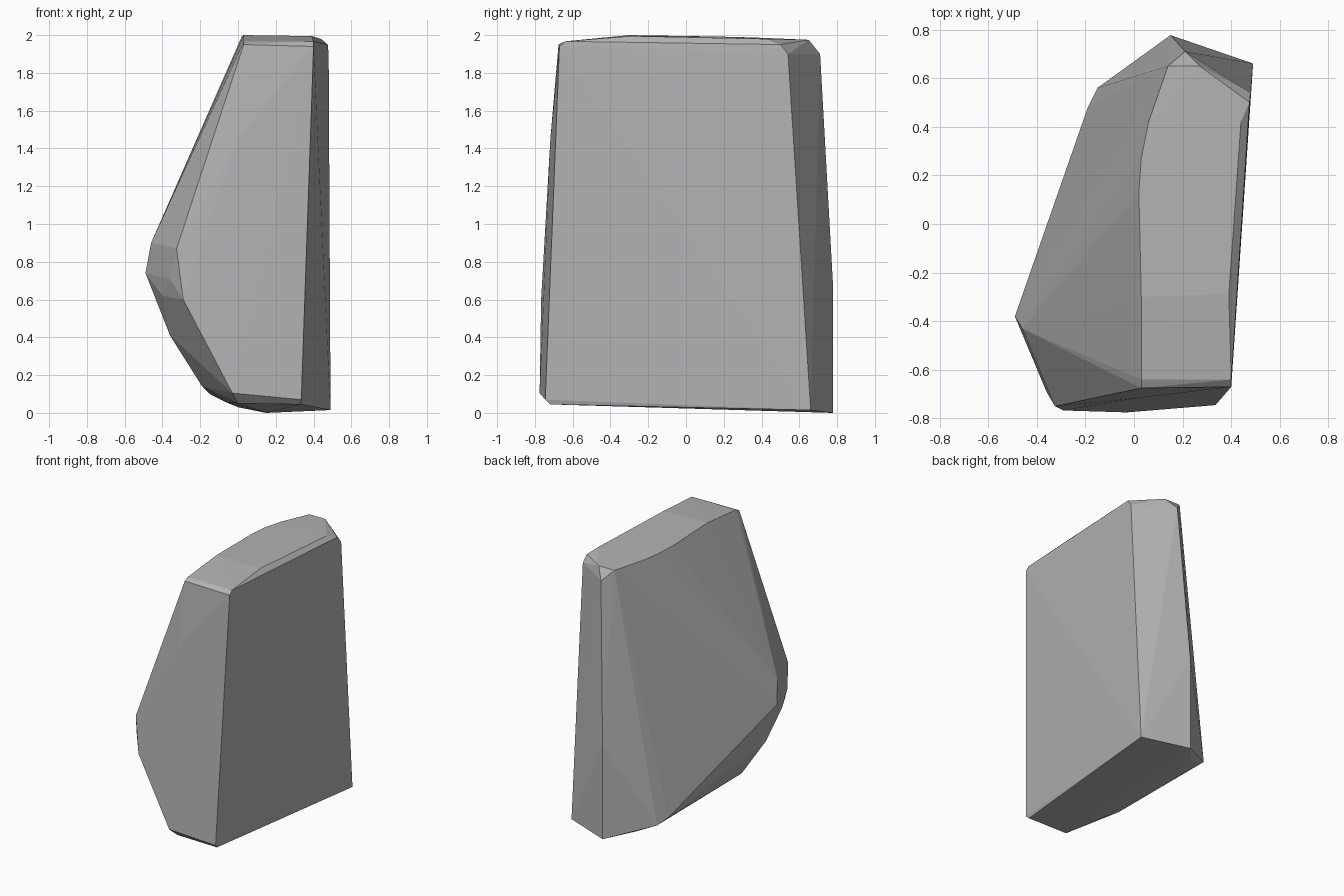
import bpy, bmesh

# Key corners of the boulder, grouped by the ring they belong to
top_rim = [(0.03, -0.64, 1.967), (0.40, -0.64, 1.967), (0.03, -0.30, 2.0),
           (0.39, -0.29, 1.995), (0.02, 0.13, 1.993), (0.03, 0.27, 1.99),
           (0.06, 0.42, 1.985), (0.44, 0.42, 1.98), (0.475, 0.50, 1.95),
           (0.14, 0.65, 1.975), (0.27, 0.65, 1.975)]
shoulder = [(0.03, -0.675, 1.95), (0.40, -0.67, 1.94), (0.48, 0.54, 1.9),
            (0.21, 0.71, 1.9), (0.0, -0.718, 1.45)]
bulge = [(-0.325, -0.75, 0.87), (-0.46, -0.43, 0.90), (-0.49, -0.38, 0.74),
         (-0.36, -0.69, 0.71), (-0.40, -0.57, 0.62), (-0.29, -0.767, 0.60),
         (-0.36, -0.435, 0.41), (0.15, 0.777, 0.70)]
base = [(-0.19, -0.39, 0.14), (-0.19, 0.48, 0.14), (-0.15, 0.56, 0.10),
        (-0.03, -0.775, 0.105), (0.335, -0.745, 0.07), (0.33, -0.72, 0.045),
        (0.0, -0.72, 0.05), (-0.06, -0.40, 0.055), (0.0, 0.60, 0.03),
        (0.15, 0.777, 0.0), (0.49, 0.66, 0.015)]

# Boulder: convex shell around the corners
bm = bmesh.new()
for p in top_rim + shoulder + bulge + base:
    bm.verts.new(p)
hull = bmesh.ops.convex_hull(bm, input=bm.verts)
loose = {g for g in hull["geom_interior"] + hull["geom_unused"]
         if isinstance(g, bmesh.types.BMVert)}
bmesh.ops.delete(bm, geom=list(loose), context='VERTS')
bmesh.ops.recalc_face_normals(bm, faces=bm.faces)

mesh = bpy.data.meshes.new("boulder")
bm.to_mesh(mesh)
bm.free()
boulder = bpy.data.objects.new("boulder", mesh)
bpy.context.collection.objects.link(boulder)

# Stone colour
stone = bpy.data.materials.new("grey stone")
stone.diffuse_color = (0.45, 0.45, 0.45, 1)
mesh.materials.append(stone)
